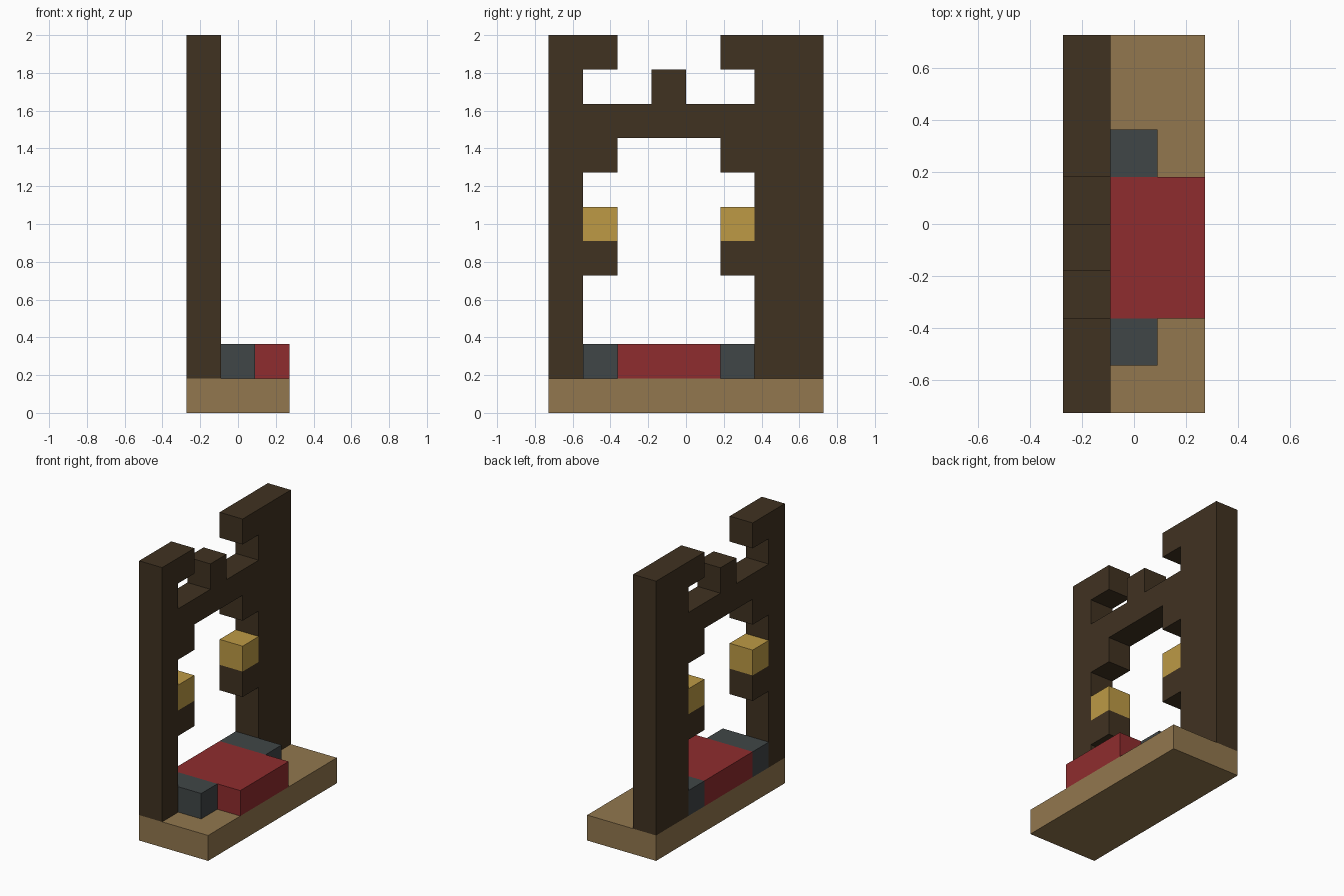
import bpy
import bmesh
from mathutils import Vector

cube = bpy.data.objects.get("Cube")
if cube:
    bpy.data.objects.remove(cube, do_unlink=True)

UNIT = 2 / 11                      # one block
ORIGIN = Vector((-1.5, -4, 0))     # block grid corner


def material(name, rgb):
    def linear(c):
        c /= 255
        return c / 12.92 if c <= 0.04045 else ((c + 0.055) / 1.055) ** 2.4
    colour = (*[linear(c) for c in rgb], 1)
    mat = bpy.data.materials.new(name)
    mat.use_nodes = True
    mat.diffuse_color = colour
    shader = mat.node_tree.nodes["Principled BSDF"]
    shader.inputs["Base Color"].default_value = colour
    shader.inputs["Roughness"].default_value = 0.9
    return mat


def extruded(name, outline, x0, x1, mat):
    """Extrude a (y, z) outline, in block units, from x0 to x1."""
    bm = bmesh.new()
    verts = [bm.verts.new((Vector((x0, y, z)) + ORIGIN) * UNIT) for y, z in outline]
    face = bm.faces.new(verts)
    grown = bmesh.ops.extrude_face_region(bm, geom=[face])["geom"]
    moved = [g for g in grown if isinstance(g, bmesh.types.BMVert)]
    bmesh.ops.translate(bm, verts=moved, vec=((x1 - x0) * UNIT, 0, 0))
    bmesh.ops.recalc_face_normals(bm, faces=bm.faces)
    mesh = bpy.data.meshes.new(name)
    bm.to_mesh(mesh)
    bm.free()
    mesh.materials.append(mat)
    obj = bpy.data.objects.new(name, mesh)
    bpy.context.collection.objects.link(obj)
    return obj


def block(name, xs, ys, zs, mat):
    outline = [(ys[0], zs[0]), (ys[1], zs[0]), (ys[1], zs[1]), (ys[0], zs[1])]
    return extruded(name, outline, *xs, mat)


dark_wood = material("dark wood", (64, 50, 33))
light_wood = material("light wood", (146, 119, 78))
red_cloth = material("red cloth", (143, 44, 46))
grey_stone = material("grey stone", (64, 70, 71))
gold = material("gold", (189, 154, 69))

# Floor slab
block("floor_slab", (0, 3), (0, 8), (0, 1), light_wood)

# Upright frame: narrow and wide posts, cross beam, knob and brackets
frame = [(0, 1), (0, 11), (2, 11), (2, 10), (1, 10), (1, 9), (3, 9), (3, 10),
         (4, 10), (4, 9), (6, 9), (6, 10), (5, 10), (5, 11), (8, 11), (8, 1),
         (6, 1), (6, 4), (5, 4), (5, 5), (6, 5), (6, 7), (5, 7), (5, 8),
         (2, 8), (2, 7), (1, 7), (1, 5), (2, 5), (2, 4), (1, 4), (1, 1)]
extruded("upright_frame", frame, 0, 1, dark_wood)

# Red step through the doorway
block("red_step", (0, 3), (2, 5), (1, 2), red_cloth)

# Stone blocks and gold lamps on both sides of the doorway
for side, y in (("front", 1), ("back", 5)):
    block(side + "_stone", (0, 2), (y, y + 1), (1, 2), grey_stone)
    block(side + "_lamp", (0, 1), (y, y + 1), (5, 6), gold)
